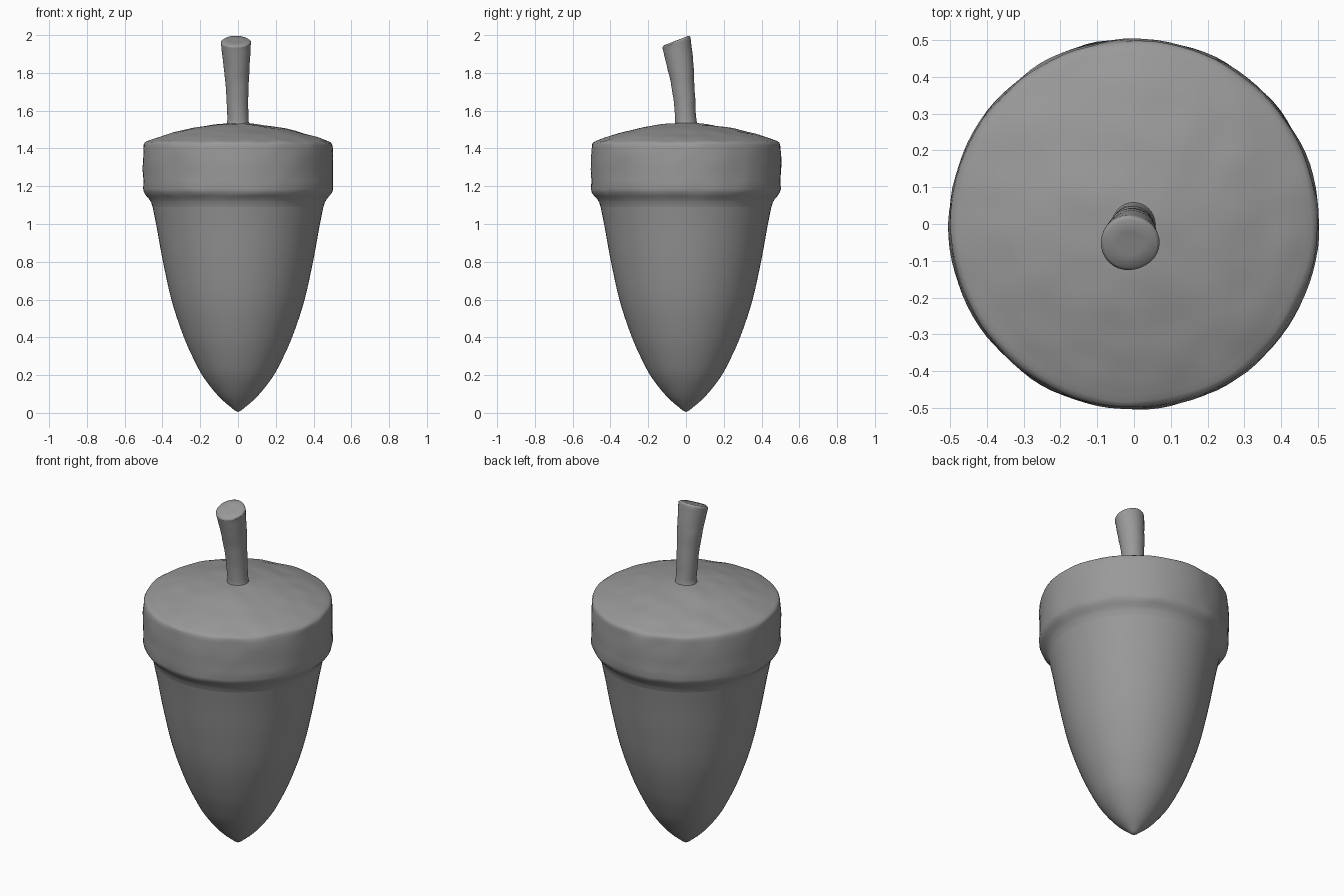
import bpy, bmesh, math
from mathutils import Vector, noise

if "Cube" in bpy.data.objects:
    bpy.data.objects.remove(bpy.data.objects["Cube"])

SEG = 96

# Dark grey used on every part
dark = bpy.data.materials.new("dark_grey")
dark.diffuse_color = (0.32, 0.32, 0.32, 1)
dark.use_nodes = True
dark.node_tree.nodes["Principled BSDF"].inputs["Base Color"].default_value = dark.diffuse_color


def smooth_path(pts, steps=5):
    """Catmull-Rom curve through the given points."""
    p = [Vector(q) for q in pts]
    p = [2 * p[0] - p[1]] + p + [2 * p[-1] - p[-2]]
    out = []
    for a, b, c, d in zip(p, p[1:], p[2:], p[3:]):
        for i in range(steps):
            t = i / steps
            out.append(0.5 * (2 * b + (c - a) * t + (2 * a - 5 * b + 4 * c - d) * t * t
                              + (3 * b - a - 3 * c + d) * t ** 3))
    return out + [p[-2]]


def skin(name, rings, angle, start=None, end=None, wobble=0.0):
    """Join rings of points into a skin, closed by optional pole points."""
    bm = bmesh.new()
    loops = [[bm.verts.new(co) for co in ring] for ring in rings]
    n = len(loops[0])
    for lo, hi in zip(loops, loops[1:]):
        for i in range(n):
            j = (i + 1) % n
            bm.faces.new((lo[i], lo[j], hi[j], hi[i]))
    for pole, loop in ((start, loops[0]), (end, loops[-1])):
        if pole is not None:
            v = bm.verts.new(pole)
            for i in range(n):
                bm.faces.new((loop[i], loop[(i + 1) % n], v))
    # light weathering, fading out at the lip that meets the nut
    for v in bm.verts:
        fade = min(1, max(0, (v.co.z - 1.12) / 0.06))
        v.co += noise.noise_vector(v.co * Vector((9, 9, 22))) * wobble * fade
    bmesh.ops.recalc_face_normals(bm, faces=bm.faces)
    mesh = bpy.data.meshes.new(name)
    bm.to_mesh(mesh)
    bm.free()
    mesh.materials.append(dark)
    obj = bpy.data.objects.new(name, mesh)
    bpy.context.collection.objects.link(obj)
    bpy.ops.object.select_all(action='DESELECT')
    obj.select_set(True)
    bpy.context.view_layer.objects.active = obj
    bpy.ops.object.shade_smooth_by_angle(angle=math.radians(angle))
    return obj


def circle(centre, r, n, tilt=0.0):
    """Circle about z, leaned towards -y by the tilt angle."""
    return [Vector(centre) + r * Vector((math.cos(a), math.sin(a) * math.cos(tilt),
                                         math.sin(a) * math.sin(tilt)))
            for a in (2 * math.pi * i / n for i in range(n))]


def lathe(profile):
    return [circle((0, 0, z), r, SEG) for r, z in profile]


# Nut body, tapering to a point
nut = smooth_path([(0.02, 0.015), (0.10, 0.085), (0.18, 0.185), (0.235, 0.285),
                   (0.29, 0.41), (0.35, 0.59), (0.397, 0.8), (0.43, 0.98),
                   (0.452, 1.09), (0.460, 1.13)])
skin("nut_body", lathe(nut), 60, start=(0, 0, 0.004))

# Cap: sloped lip, upright band, rounded rim and shallow dome
band = [(0.452, 1.09), (0.460, 1.115), (0.472, 1.135), (0.486, 1.15), (0.498, 1.168),
        (0.503, 1.185), (0.501, 1.23), (0.503, 1.29), (0.503, 1.35), (0.500, 1.40),
        (0.498, 1.42), (0.493, 1.431)]
dome = smooth_path([(0.482, 1.438), (0.41, 1.463), (0.32, 1.489), (0.22, 1.511),
                    (0.12, 1.527), (0.04, 1.534)], 4)
skin("cap", lathe(band + dome), 70, end=(0, 0, 1.535), wobble=0.005)

# Stem: leans forward and widens to a slanted cut end with a soft edge
stem = smooth_path([(0, 0, 1.515, 0.064), (-0.001, -0.002, 1.56, 0.056),
                    (-0.004, -0.012, 1.70, 0.059), (-0.007, -0.028, 1.83, 0.069),
                    (-0.011, -0.048, 1.945, 0.078), (-0.011, -0.052, 1.963, 0.079)], 4)
tilt = math.radians(22)
rings = [circle(s[:3], s[3], 32, tilt * i / (len(stem) - 1)) for i, s in enumerate(stem)]
top = Vector(stem[-1][:3]) + Vector((0, -0.002, 0.007))
rings += [circle(top, 0.070, 32, tilt), circle(top, 0.035, 32, tilt)]
skin("stem", rings, 70, end=top, wobble=0.003)
